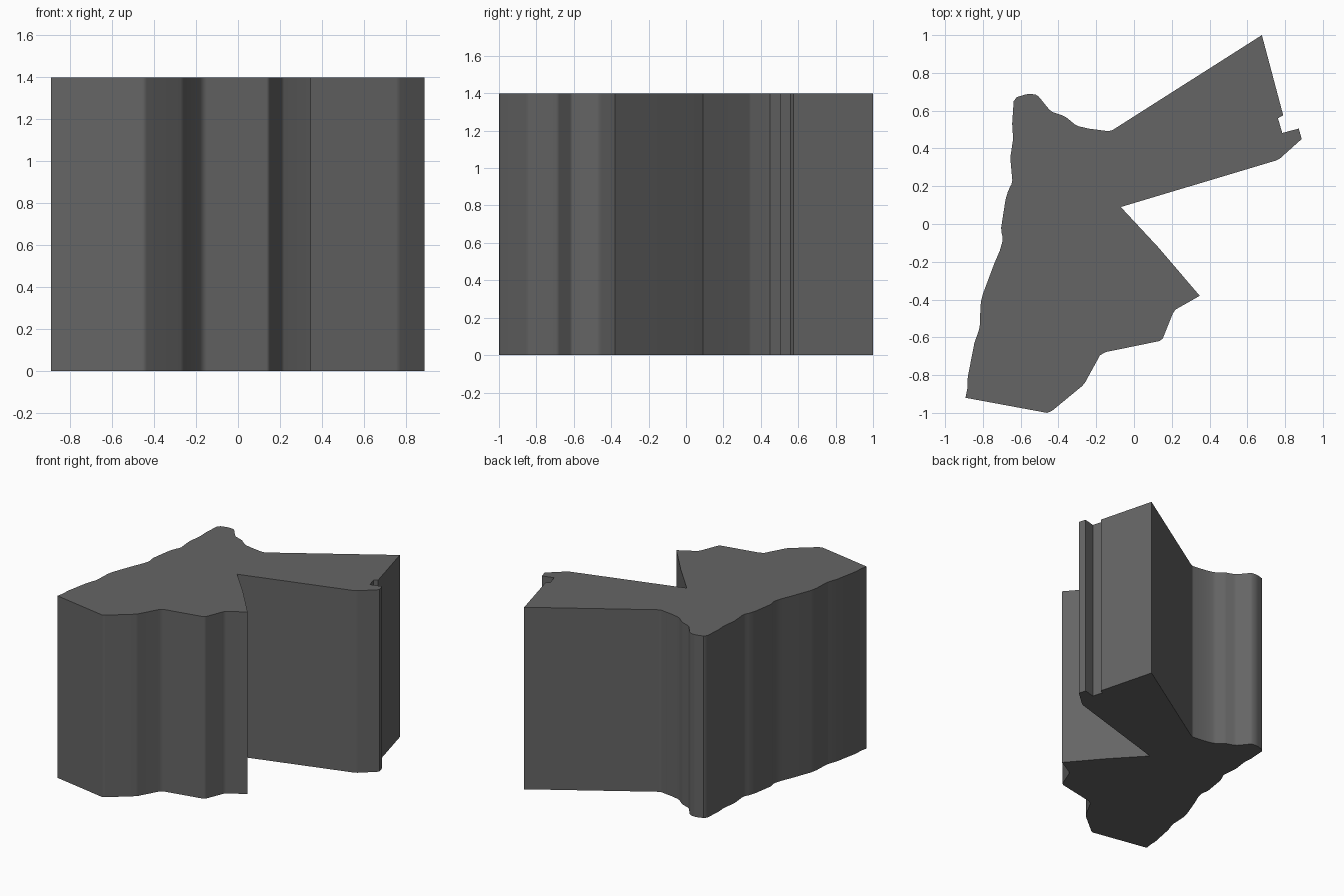
import bpy, bmesh
from mathutils import Vector

if "Cube" in bpy.data.objects:
    bpy.data.objects.remove(bpy.data.objects["Cube"])

HEIGHT = 1.4
ROUND = 0.012

# Plan outline, counter-clockwise, grouped by side
south_edge = [(-0.892, -0.92), (-0.46, -1.0), (-0.435, -0.99), (-0.265, -0.85),
              (-0.18, -0.695), (-0.15, -0.678), (0.148, -0.617), (0.205, -0.475),
              (0.22, -0.453), (0.348, -0.38)]
notch = [(0.13, -0.125), (-0.07, 0.09)]
east_arm = [(0.765, 0.34), (0.888, 0.45), (0.872, 0.505), (0.785, 0.482),
            (0.762, 0.56), (0.79, 0.575), (0.677, 1.0), (-0.125, 0.49)]
north_knob = [(-0.24, 0.505), (-0.305, 0.52), (-0.365, 0.57), (-0.44, 0.595),
              (-0.505, 0.675), (-0.52, 0.685), (-0.56, 0.69), (-0.62, 0.672),
              (-0.637, 0.65)]
west_edge = [(-0.645, 0.53), (-0.64, 0.45), (-0.655, 0.35), (-0.643, 0.22),
             (-0.665, 0.18), (-0.68, 0.13), (-0.705, -0.03), (-0.693, -0.08),
             (-0.71, -0.14), (-0.74, -0.21), (-0.80, -0.37), (-0.812, -0.42),
             (-0.817, -0.55), (-0.845, -0.63), (-0.882, -0.82), (-0.88, -0.86)]


def soften(points):
    """Cut gentle corners into two points; keep the sharp ones."""
    pts = [Vector(p) for p in points]
    result = []
    for i, p in enumerate(pts):
        a, b = pts[i - 1] - p, pts[(i + 1) % len(pts)] - p
        if 0.15 < (-a).angle(b) < 1.0 and min(a.length, b.length) > 3 * ROUND:
            result += [p + a.normalized() * ROUND, p + b.normalized() * ROUND]
        else:
            result.append(p)
    return result


# Extrude the outline into a solid block
bm = bmesh.new()
outline = soften(south_edge + notch + east_arm + north_knob + west_edge)
base = bm.faces.new([bm.verts.new((x, y, 0)) for x, y in outline])
top = bmesh.ops.extrude_face_region(bm, geom=[base], use_keep_orig=True)
bmesh.ops.translate(bm, vec=(0, 0, HEIGHT),
                    verts=[v for v in top["geom"] if isinstance(v, bmesh.types.BMVert)])
bmesh.ops.recalc_face_normals(bm, faces=bm.faces)
mesh = bpy.data.meshes.new("extruded_block")
bm.to_mesh(mesh)
bm.free()
block = bpy.data.objects.new("extruded_block", mesh)
bpy.context.collection.objects.link(block)

# Dark grey finish
dark = bpy.data.materials.new("dark_grey")
dark.diffuse_color = (0.13, 0.13, 0.13, 1)
dark.use_nodes = True
dark.node_tree.nodes["Principled BSDF"].inputs["Base Color"].default_value = dark.diffuse_color
mesh.materials.append(dark)

# Soft shading along the gently curved walls, weighted to keep wide panels flat
bpy.context.view_layer.objects.active = block
block.select_set(True)
bpy.ops.object.shade_smooth_by_angle(angle=0.61)
weighted = block.modifiers.new("flat_panels", 'WEIGHTED_NORMAL')
weighted.keep_sharp = True
